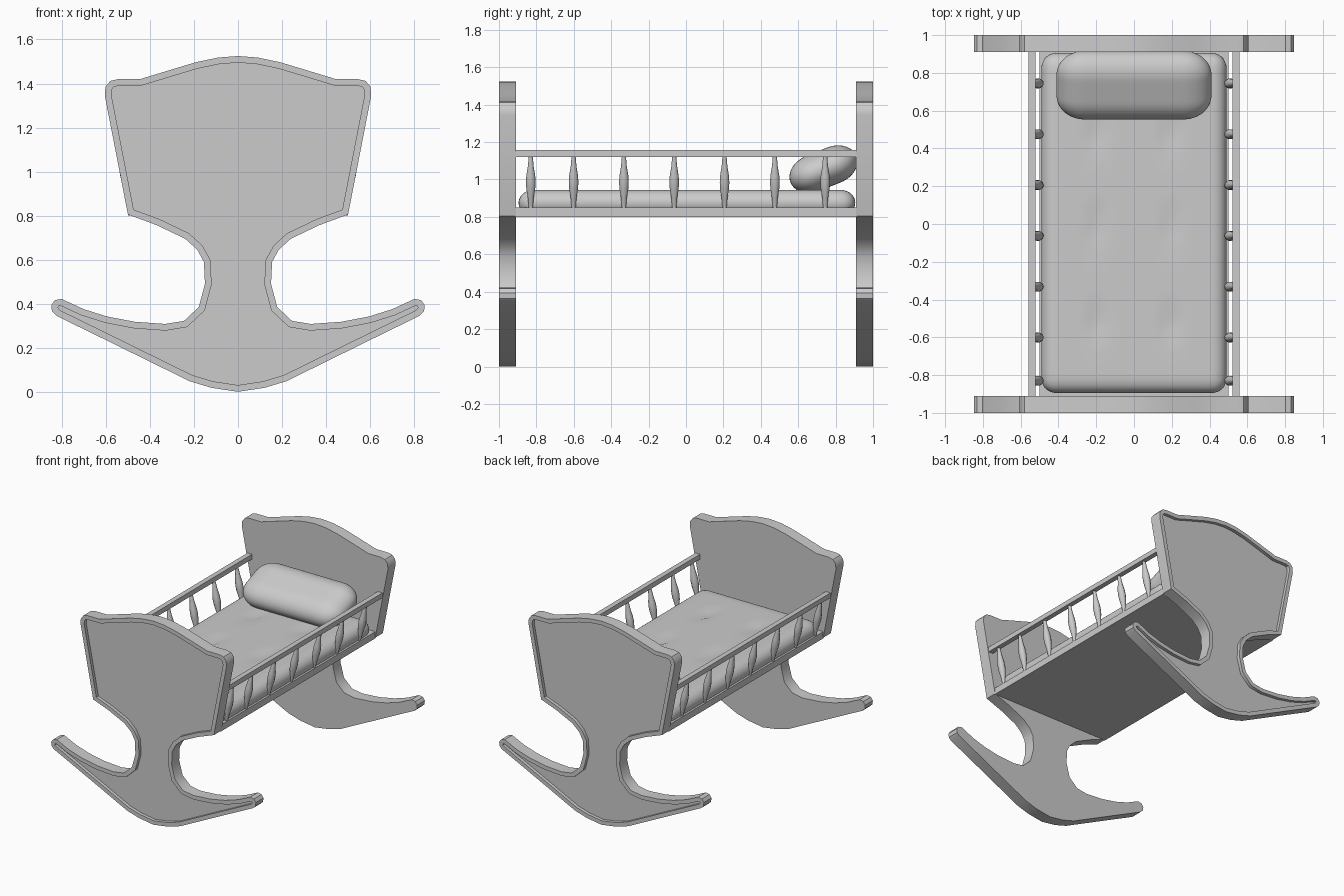
import bpy, bmesh, math
from mathutils import Vector, Matrix

cube = bpy.data.objects.get("Cube")
if cube:
    bpy.data.objects.remove(cube, do_unlink=True)

GREY = (0.6, 0.6, 0.6, 1)
mat = bpy.data.materials.new("plain grey")
mat.use_nodes = True
mat.diffuse_color = GREY
mat.node_tree.nodes["Principled BSDF"].inputs["Base Color"].default_value = GREY


def finish(bm, name, angle=35):
    bmesh.ops.recalc_face_normals(bm, faces=bm.faces[:])
    me = bpy.data.meshes.new(name)
    bm.to_mesh(me)
    bm.free()
    me.materials.append(mat)
    ob = bpy.data.objects.new(name, me)
    bpy.context.collection.objects.link(ob)
    bpy.ops.object.select_all(action='DESELECT')
    ob.select_set(True)
    bpy.context.view_layer.objects.active = ob
    bpy.ops.object.shade_smooth_by_angle(angle=math.radians(angle))
    return ob


def box(name, size, centre):
    bm = bmesh.new()
    bmesh.ops.create_cube(bm, size=1, matrix=Matrix.Translation(centre) @ Matrix.Diagonal((*size, 1)))
    return finish(bm, name)


# Right half of the end panel outline, from the rocker's foot up to the crown
HALF = [(0, 0), (.12, .018), (.22, .048), (.6, .235), (.825, .345),
        (.845, .365), (.848, .393), (.832, .416), (.802, .422),
        (.7, .375), (.595, .342), (.47, .318), (.33, .308), (.245, .322),
        (.178, .385), (.15, .49), (.155, .59), (.185, .645), (.24, .695),
        (.37, .757), (.5, .805), (.605, 1.345), (.602, 1.385), (.58, 1.412),
        (.545, 1.42), (.445, 1.42), (.33, 1.455), (.19, 1.497), (.09, 1.518), (0, 1.525)]


def end_panel(name, turn):
    outline = HALF + [(-x, z) for x, z in HALF[-2:0:-1]]
    bm = bmesh.new()
    face = bm.faces.new([bm.verts.new((x, -1, z)) for x, z in outline])
    # Board thickness
    ext = bmesh.ops.extrude_face_region(bm, geom=[face], use_keep_orig=True)
    bmesh.ops.translate(bm, vec=(0, .09, 0),
                        verts=[v for v in ext["geom"] if isinstance(v, bmesh.types.BMVert)])
    bmesh.ops.recalc_face_normals(bm, faces=bm.faces[:])
    # Raised rim around a sunken field on the outer side
    outer = [f for f in bm.faces if all(v.co.y < -.99 for v in f.verts)]
    bmesh.ops.inset_region(bm, faces=outer, thickness=.03, use_even_offset=True)
    sunk = bmesh.ops.extrude_discrete_faces(bm, faces=outer)["faces"]
    bmesh.ops.translate(bm, vec=(0, .025, 0), verts=sunk[0].verts[:])
    bmesh.ops.rotate(bm, matrix=Matrix.Rotation(turn, 3, 'Z'), verts=bm.verts[:])
    return finish(bm, name)


def cushion(name, half, radius, centre, tilt=0, dimples=()):
    """Rounded block; grid lines crowd toward the edges for smooth corners."""
    bm = bmesh.new()
    bmesh.ops.create_cube(bm, size=2)
    bmesh.ops.subdivide_edges(bm, edges=bm.edges[:], cuts=31, use_grid_fill=True)
    for v in bm.verts:
        p = Vector(math.sin(c * math.pi / 2) * h for c, h in zip(v.co, half))
        core = Vector(max(r - h, min(h - r, c)) for c, h, r in zip(p, half, radius))
        d = Vector((c - k) / r for c, k, r in zip(p, core, radius)).normalized()
        p = core + Vector(a * r for a, r in zip(d, radius))
        # Tufting pulls the upper surface down
        if p.z > 0:
            for x, y in dimples:
                p.z -= .022 * math.exp(-((p.x - x) / .035) ** 2 - ((p.y - y) / .07) ** 2)
        v.co = p
    bmesh.ops.rotate(bm, matrix=Matrix.Rotation(tilt, 3, 'X'), verts=bm.verts[:])
    bmesh.ops.translate(bm, vec=centre, verts=bm.verts[:])
    return finish(bm, name, 60)


def spindle(name, foot, head):
    """Slim turned bar, thickest in the middle."""
    sides = 10
    axis = Vector(head) - Vector(foot)
    bm = bmesh.new()
    rings = []
    for t, r in [(0, .011), (.2, .016), (.38, .025), (.5, .027), (.62, .025), (.8, .016), (1, .011)]:
        c = Vector(foot) + axis * t
        rings.append([bm.verts.new(c + Vector((r * math.cos(a), r * math.sin(a), 0)))
                      for a in (math.tau * i / sides for i in range(sides))])
    for low, high in zip(rings, rings[1:]):
        for i in range(sides):
            j = (i + 1) % sides
            bm.faces.new((low[i], low[j], high[j], high[i]))
    bm.faces.new(rings[0])
    bm.faces.new(rings[-1])
    return finish(bm, name, 50)


# End panels with rockers
end_panel("front_panel", 0)
end_panel("back_panel", math.pi)

# Floor and top rails
box("floor_board", (1.0, 1.83, .05), (0, 0, .825))
for side, s in (("left", 1), ("right", -1)):
    box(side + "_top_rail", (.038, 1.83, .037), (s * .54, 0, 1.138))
    # Spindles lean outward with the flare of the panels
    for i in range(7):
        y = -.83 if i == 0 else -.87 + .269 * i
        spindle(f"{side}_spindle_{i + 1}", (s * .483, y, .84), (s * .535, y, 1.13))

# Bedding
tufts = [(x, y) for x in (-.2, .2) for y in (-.53, -.02, .48)]
cushion("mattress", (.49, .9, .07), (.08, .08, .07), (0, .005, .875), dimples=tufts)
cushion("pillow", (.41, .19, .1), (.15, .13, .1), (0, .735, 1.055), tilt=math.radians(22))
